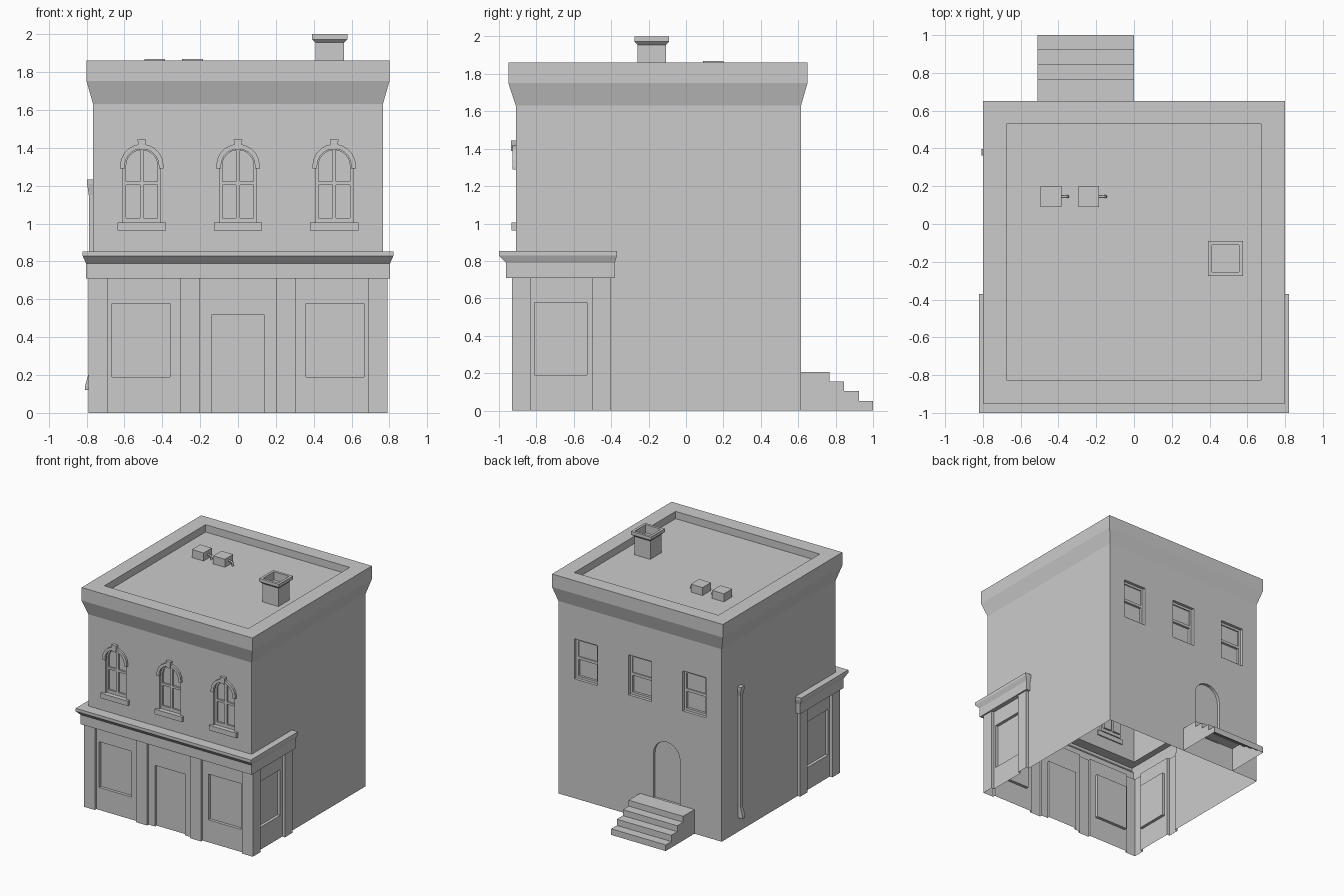
import bpy, bmesh, math
from mathutils import Vector

if "Cube" in bpy.data.objects:
    bpy.data.objects.remove(bpy.data.objects["Cube"])


def finish(name, bm):
    bmesh.ops.recalc_face_normals(bm, faces=bm.faces)
    me = bpy.data.meshes.new(name)
    bm.to_mesh(me)
    bm.free()
    ob = bpy.data.objects.new(name, me)
    bpy.context.scene.collection.objects.link(ob)
    return ob


def loft(name, rings):
    """Closed solid through rectangular rings (x0, x1, y0, y1, z)."""
    bm = bmesh.new()
    loops = [[bm.verts.new(p) for p in ((x0, y0, z), (x1, y0, z), (x1, y1, z), (x0, y1, z))]
             for x0, x1, y0, y1, z in rings]
    for a, b in zip(loops, loops[1:]):
        for i in range(4):
            bm.faces.new((a[i], a[(i + 1) % 4], b[(i + 1) % 4], b[i]))
    bm.faces.new(loops[0])
    bm.faces.new(loops[-1])
    return finish(name, bm)


def box(name, x0, x1, y0, y1, z0, z1):
    r = (min(x0, x1), max(x0, x1), y0, y1)
    return loft(name, [r + (z0,), r + (z1,)])


def prism(name, pts, a, b, axis='Y'):
    """Extrude a profile (u, z) along y or x from a to b."""
    bm = bmesh.new()
    put = (lambda u, z, t: (u, t, z)) if axis == 'Y' else (lambda u, z, t: (t, u, z))
    lo, hi = [[bm.verts.new(put(u, z, t)) for u, z in pts] for t in (a, b)]
    n = len(pts)
    for i in range(n):
        bm.faces.new((lo[i], lo[(i + 1) % n], hi[(i + 1) % n], hi[i]))
    bm.faces.new(lo)
    bm.faces.new(hi)
    return finish(name, bm)


def arc(cx, cz, r, a0=0.0, a1=math.pi, n=10):
    return [(cx + r * math.cos(a0 + (a1 - a0) * i / n),
             cz + r * math.sin(a0 + (a1 - a0) * i / n)) for i in range(n + 1)]


def combine(target, others, op):
    bpy.context.view_layer.objects.active = target
    for o in others:
        m = target.modifiers.new("bool", 'BOOLEAN')
        m.operation, m.solver, m.object = op, 'EXACT', o
        bpy.ops.object.modifier_apply(modifier=m.name)
        bpy.data.objects.remove(o)


def cut_open(ob, co, no):
    """Slice away what lies behind a plane and leave the shell open."""
    bm = bmesh.new()
    bm.from_mesh(ob.data)
    bmesh.ops.bisect_plane(bm, geom=bm.verts[:] + bm.edges[:] + bm.faces[:], dist=1e-5,
                           plane_co=Vector(co), plane_no=Vector(no), clear_inner=True)
    bm.to_mesh(ob.data)
    bm.free()


# main shell with flared cornice and sunken roof
wall = (-.765, .765, -.91, .615)
eave = (-.80, .80, -.95, .65)
roof = (-.675, .675, -.825, .53)
body = loft("building_shell", [wall + (-.1,), wall + (1.63,), eave + (1.752,),
                               eave + (1.862,), roof + (1.862,), roof + (1.80,)])

# shop front: pilasters and entablature
adds = []
for s in (-1, 1):
    adds.append(box("corner_pilaster", s * .69, s * .79, -.93, -.83, -.06, .75))
    adds.append(box("front_pilaster", s * .20, s * .305, -.93, -.88, -.06, .75))
    adds.append(box("side_pilaster", s * .72, s * .79, -.50, -.40, -.06, .75))
fr = (-.803, .803, -.963, -.38)
cr = (-.82, .82, -1.0, -.37)
adds.append(loft("shop_cornice", [fr + (.71,), fr + (.79,), cr + (.828,), cr + (.853,)]))
combine(body, adds, 'UNION')

# shop windows and doors
cuts = [box("door_cut", -.14, .14, -1.1, -.89, -.2, .517)]
for s in (-1, 1):
    cuts.append(box("shop_window_cut", s * .36, s * .665, -1.1, -.885, .19, .577))
    cuts.append(box("side_window_cut", s * .74, s * 1.1, -.81, -.53, .19, .577))
cuts.append(prism("back_door_cut", [(-.375, .2), (-.125, .2)] + arc(-.25, .58, .125), .59, .9))

spring = 1.305
for cx in (-.508, 0, .508):
    # arched front window: recess and four panes
    cuts.append(prism("window_cut", [(cx - .098, 1.003), (cx + .098, 1.003)] + arc(cx, spring, .098),
                      -1.1, -.89))
    for s in (-1, 1):
        low = [(.01, 1.03), (.083, 1.03), (.083, 1.203), (.01, 1.203)]
        top = [(.01, 1.222), (.083, 1.222)] + arc(0, spring, .083, 0, math.acos(.01 / .083), 6)
        for pane in (low, top):
            cuts.append(prism("pane_cut", [(cx + s * u, z) for u, z in pane], -1.09, -.875))
    # back sash window
    cuts.append(box("sash_cut", cx - .108, cx + .108, .59, .9, 1.01, 1.35))
    cuts.append(box("upper_pane_cut", cx - .088, cx + .088, .58, .89, 1.195, 1.33))
    cuts.append(box("lower_pane_cut", cx - .088, cx + .088, .57, .88, 1.03, 1.172))
combine(body, cuts, 'DIFFERENCE')
cut_open(body, (0, 0, 0), (0, 0, 1))

# sills, arched hoods and keystones
for cx in (-.508, 0, .508):
    box("window_sill", cx - .128, cx + .128, -.932, -.9, .963, 1.005)
    hood = ([(cx + .115, 1.29)] + arc(cx, spring, .115) + [(cx - .115, 1.29), (cx - .09, 1.29)]
            + arc(cx, spring, .09, math.pi, 0) + [(cx + .09, 1.29)])
    prism("window_hood", hood, -.928, -.905)
    prism("keystone", [(cx - .015, 1.388), (cx + .015, 1.388), (cx + .023, 1.443), (cx - .023, 1.443)],
          -.935, -.905)

# back steps
steps = [(.60, -.1), (1.0, -.1), (1.0, .052), (.925, .052), (.925, .105), (.845, .105),
         (.845, .155), (.767, .155), (.767, .205), (.60, .205)]
stair = prism("back_steps", steps, -.51, 0, 'X')
cut_open(stair, (0, 0, 0), (0, 0, 1))
cut_open(stair, (0, .6145, 0), (0, 1, 0))

# drainpipe on the left wall: spout, pipe, hopper
pipe = [(.362, .398, -.765, -.808, .12), (.362, .398, -.765, -.808, .14),
        (.365, .395, -.765, -.788, .21), (.365, .395, -.765, -.788, 1.15),
        (.355, .405, -.765, -.797, 1.21), (.355, .405, -.765, -.797, 1.232)]
loft("drainpipe", [(x1, x0, y0, y1, z) for y0, y1, x0, x1, z in pipe])

# chimney with flared, hollow cap
rings = [(.075, 1.79), (.075, 1.955), (.093, 1.973), (.093, 2.0), (.072, 2.0), (.072, 1.93)]
loft("chimney", [(.485 - h, .485 + h, -.183 - h, -.183 + h, z) for h, z in rings])

# roof vents with bent outlet pipes
for x in (-.495, -.295):
    box("roof_vent", x, x + .11, .09, .20, 1.795, 1.868)
    cu = bpy.data.curves.new("vent_pipe", 'CURVE')
    cu.dimensions = '3D'
    cu.bevel_depth, cu.bevel_resolution, cu.use_fill_caps = .008, 1, True
    sp = cu.splines.new('POLY')
    path = [(.10, 1.835), (.132, 1.835), (.142, 1.825), (.145, 1.80)]
    sp.points.add(len(path) - 1)
    for p, (dx, z) in zip(sp.points, path):
        p.co = (x + dx, .145, z, 1)
    bpy.context.scene.collection.objects.link(bpy.data.objects.new("vent_pipe", cu))
